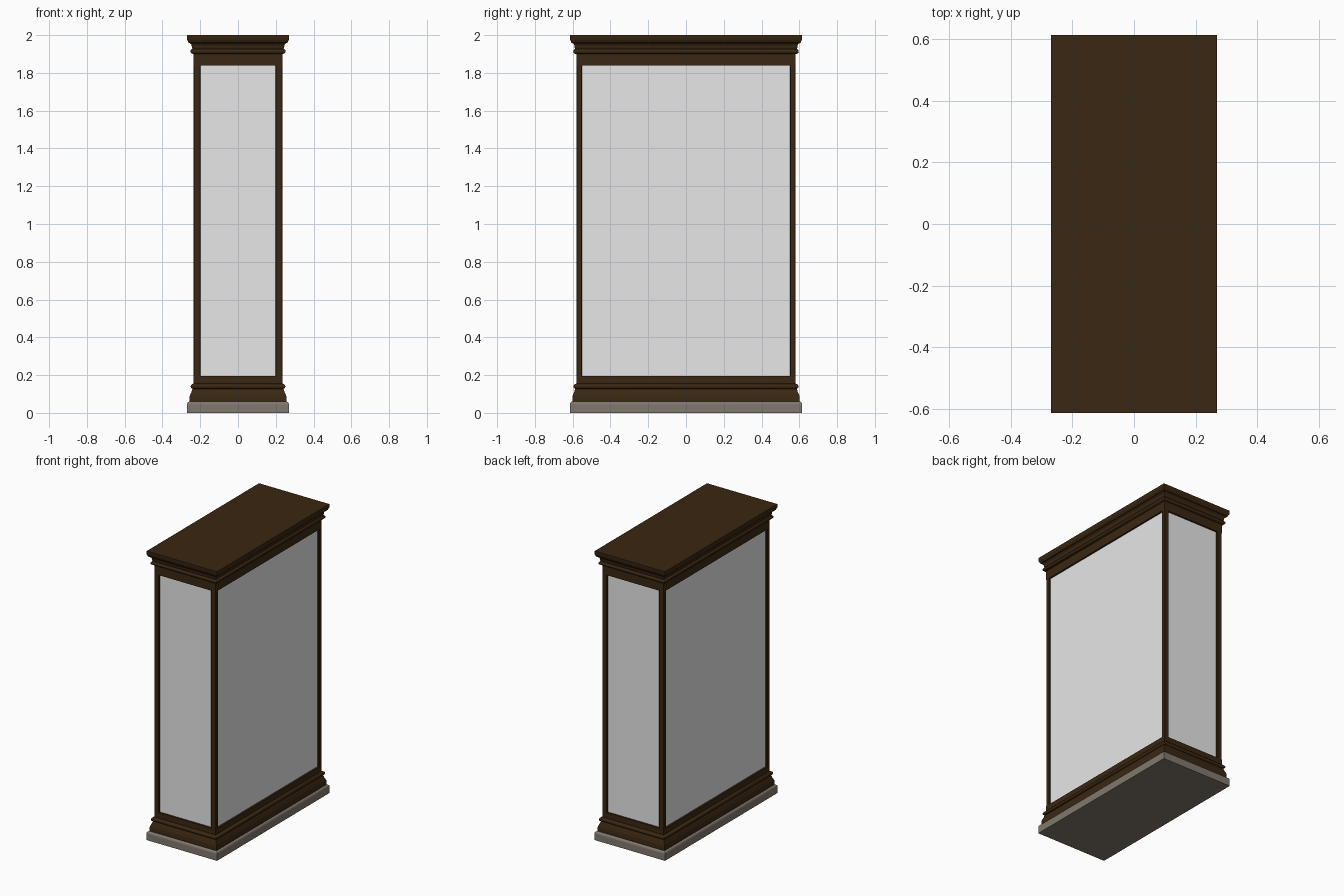
import bpy, bmesh, math

if "Cube" in bpy.data.objects:
    bpy.data.objects.remove(bpy.data.objects["Cube"])


def material(name, rgb):
    m = bpy.data.materials.new(name)
    m.diffuse_color = (*rgb, 1)
    m.use_nodes = True
    m.node_tree.nodes["Principled BSDF"].inputs["Base Color"].default_value = m.diffuse_color
    return m


WOOD = material("dark_wood", (0.042, 0.02, 0.006))
STONE = material("grey_stone", (0.22, 0.19, 0.155))
GLASS = material("pale_glass", (0.8, 0.8, 0.8))
HX, HY = 0.235, 0.58          # half size of the cabinet body


def finish(name, bm, mat):
    bmesh.ops.recalc_face_normals(bm, faces=bm.faces[:])
    me = bpy.data.meshes.new(name)
    bm.to_mesh(me)
    bm.free()
    me.materials.append(mat)
    ob = bpy.data.objects.new(name, me)
    bpy.context.collection.objects.link(ob)
    return ob


def moulding(name, profile, mat):
    """Mitred rectangular sweep of (outward offset, height) points, capped."""
    bm = bmesh.new()
    rings = [[bm.verts.new((sx * (HX + o), sy * (HY + o), z))
              for sx, sy in ((-1, -1), (1, -1), (1, 1), (-1, 1))] for o, z in profile]
    for a, b in zip(rings, rings[1:]):
        for i in range(4):
            j = (i + 1) % 4
            bm.faces.new((a[i], a[j], b[j], b[i]))
    bm.faces.new(rings[0][::-1])
    bm.faces.new(rings[-1])
    ob = finish(name, bm, mat)
    me = ob.data
    me.shade_smooth()
    me.set_sharp_from_angle(angle=math.radians(40))
    return ob


def box(name, lo, hi, mat, bevel=0):
    bm = bmesh.new()
    bmesh.ops.create_cube(bm, size=1)
    for v in bm.verts:
        v.co = [(a + b) / 2 + c * (b - a) for a, b, c in zip(lo, hi, v.co)]
    if bevel:
        bmesh.ops.bevel(bm, geom=bm.edges[:], offset=bevel, segments=1, affect='EDGES')
    return finish(name, bm, mat)


def arc(co, cz, r, a0, a1, n=6):
    return [(co + r * math.cos(math.radians(a0 + (a1 - a0) * i / n)),
             cz + r * math.sin(math.radians(a0 + (a1 - a0) * i / n))) for i in range(n + 1)]


# Stone plinth with eased top edge
moulding("stone_plinth", [(0.035, 0), (0.035, 0.045)] + arc(0.02, 0.045, 0.015, 0, 90, 4), STONE)

# Wooden base: foot, ogee, bead and rail
moulding("base_moulding", [(0.021, 0.06), (0.021, 0.088), (0.017, 0.1), (0.011, 0.112),
                           (0.008, 0.124)] + arc(0.003, 0.14, 0.013, -80, 80)
         + [(0, 0.156), (0, 0.195)], WOOD)

# Wooden cornice: frieze, bead, cove and flat crown
moulding("cornice", [(0, 1.838), (0, 1.9)] + arc(0.004, 1.914, 0.013, -80, 80)
         + [(0.009, 1.932)] + arc(0.03, 1.94, 0.02, 180, 100)
         + [(0.032, 1.972)] + [(0.034, 1.975), (0.034, 2.0)], WOOD)

# Corner posts
for sx, xn in ((-1, "left"), (1, "right")):
    for sy, yn in ((-1, "front"), (1, "back")):
        x = sorted((sx * HX, sx * (HX - 0.036)))
        y = sorted((sy * HY, sy * (HY - 0.03)))
        box(f"{yn}_{xn}_post", (x[0], y[0], 0.18), (x[1], y[1], 1.86), WOOD, 0.003)

# Panes, set slightly behind the posts
for s, xn, yn in ((-1, "left", "front"), (1, "right", "back")):
    x = sorted((s * (HX - 0.012), s * (HX - 0.018)))
    y = sorted((s * (HY - 0.012), s * (HY - 0.018)))
    box(f"{xn}_pane", (x[0], -HY + 0.02, 0.19), (x[1], HY - 0.02, 1.845), GLASS)
    box(f"{yn}_pane", (-HX + 0.02, y[0], 0.19), (HX - 0.02, y[1], 1.845), GLASS)
